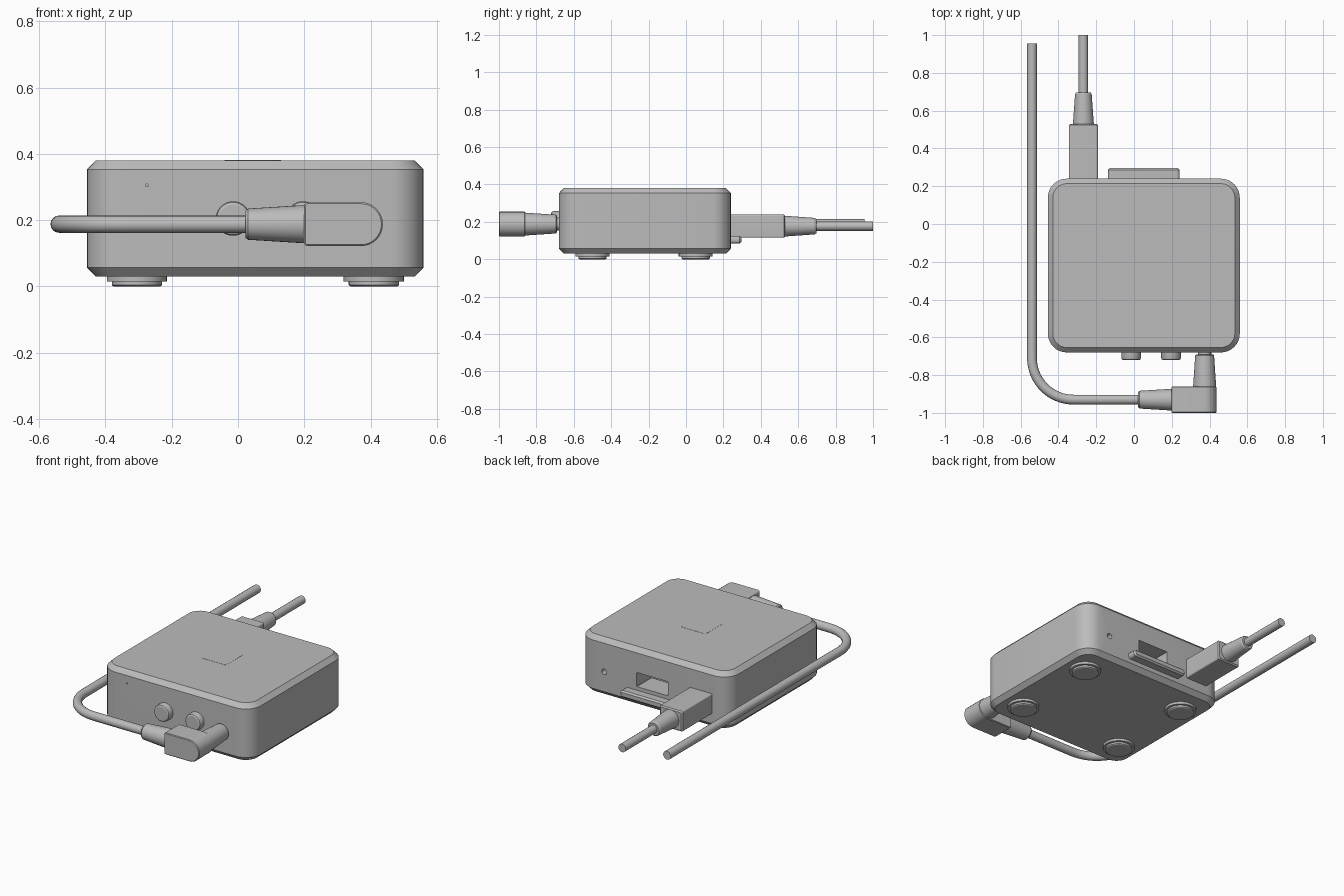
import bpy, bmesh, math
from mathutils import Vector

cube = bpy.data.objects.get("Cube")
if cube:
    bpy.data.objects.remove(cube, do_unlink=True)

grey = bpy.data.materials.new("plain grey")
grey.use_nodes = True
GREY = (0.5, 0.5, 0.5, 1)
grey.diffuse_color = GREY
grey.node_tree.nodes["Principled BSDF"].inputs["Base Color"].default_value = GREY

# Each axis maps (u, v, t) of a profile to the model's x, y, z
AXES = {
    "x": lambda u, v, t: (t, u, v),
    "y": lambda u, v, t: (u, t, v),
    "z": lambda u, v, t: (u, v, t),
}


def finish(obj):
    """Shade smooth while keeping hard edges."""
    bpy.ops.object.select_all(action="DESELECT")
    obj.select_set(True)
    bpy.context.view_layer.objects.active = obj
    bpy.ops.object.shade_smooth_by_angle(angle=math.radians(28))
    return obj


def outline(w, h, radii, steps):
    """Rounded rectangle, one radius for each corner, from the upper right round."""
    corners = ((1, 1), (-1, 1), (-1, -1), (1, -1))
    pts = []
    for i, ((sx, sy), r) in enumerate(zip(corners, radii)):
        for k in range(steps + 1):
            a = math.pi / 2 * (i + k / steps)
            pts.append((sx * (w - r) + r * math.cos(a), sy * (h - r) + r * math.sin(a)))
    return pts


def loft(name, axis, centre, rings, steps=8):
    """Join rings of (position, half width, half height, radius) along an axis."""
    bm = bmesh.new()
    loops = []
    for t, w, h, r in rings:
        radii = r if isinstance(r, tuple) else (r,) * 4
        loops.append([bm.verts.new(AXES[axis](centre[0] + u, centre[1] + v, t))
                      for u, v in outline(w, h, radii, steps)])
    for a, b in zip(loops, loops[1:]):
        for i in range(len(a)):
            j = (i + 1) % len(a)
            bm.faces.new((a[i], a[j], b[j], b[i]))
    bm.faces.new(loops[0])
    bm.faces.new(loops[-1])
    bmesh.ops.remove_doubles(bm, verts=bm.verts, dist=1e-5)
    bmesh.ops.recalc_face_normals(bm, faces=bm.faces)
    mesh = bpy.data.meshes.new(name)
    bm.to_mesh(mesh)
    bm.free()
    mesh.materials.append(grey)
    obj = bpy.data.objects.new(name, mesh)
    bpy.context.collection.objects.link(obj)
    return finish(obj)


def turned(name, axis, centre, profile):
    """Round part from (position, radius) pairs."""
    return loft(name, axis, centre, [(t, r, r, r) for t, r in profile])


def cable(name, points, radius):
    curve = bpy.data.curves.new(name, "CURVE")
    curve.dimensions = "3D"
    curve.bevel_depth = radius
    curve.bevel_resolution = 6
    curve.use_fill_caps = True
    spline = curve.splines.new("POLY")
    spline.points.add(len(points) - 1)
    for p, co in zip(spline.points, points):
        p.co = (*co, 1)
    curve.materials.append(grey)
    obj = bpy.data.objects.new(name, curve)
    bpy.context.collection.objects.link(obj)
    obj.select_set(True)
    bpy.context.view_layer.objects.active = obj
    bpy.ops.object.convert(target="MESH")
    return finish(bpy.context.view_layer.objects.active)


# Case: rounded box, chamfered at top and bottom
W, H, CH = 0.508, 0.46, 0.026
case = loft("case", "z", (0.052, -0.22), [
    (0.03, W - CH, H - CH, 0.075), (0.057, W, H, 0.1),
    (0.353, W, H, 0.1), (0.38, W - CH, H - CH, 0.075)])

# Sockets cut into the back and a pinhole in the front
cutters = [
    loft("usb_cutter", "y", (0.06, 0.19), [(0.1, 0.105, 0.043, 0.002), (0.3, 0.105, 0.043, 0.002)], 1),
    turned("audio_cutter", "y", (0.385, 0.178), [(0.14, 0.017), (0.3, 0.017)]),
    turned("pinhole_cutter", "y", (-0.275, 0.305), [(-0.7, 0.004), (-0.66, 0.004)]),
]
for cutter in cutters:
    mod = case.modifiers.new("cut", "BOOLEAN")
    mod.operation = "DIFFERENCE"
    mod.solver = "EXACT"
    mod.object = cutter
    bpy.context.view_layer.objects.active = case
    bpy.ops.object.modifier_apply(modifier=mod.name)
    bpy.data.objects.remove(cutter, do_unlink=True)
finish(case)

# Touch pad on the lid
loft("touch_pad", "z", (0.045, -0.217), [(0.379, 0.085, 0.085, 0.015), (0.381, 0.085, 0.085, 0.015)])

# Stepped feet
for side, x in (("right", -0.305), ("left", 0.41)):
    for end, y in (("front", -0.5), ("back", 0.052)):
        turned(f"{end}_{side}_foot", "z", (x, y), [
            (0, 0.07), (0.004, 0.076), (0.015, 0.076), (0.015, 0.091), (0.032, 0.091)])

# Front buttons
for side, x in (("right", -0.015), ("left", 0.196)):
    turned(f"{side}_button", "y", (x, 0.205), [
        (-0.67, 0.052), (-0.71, 0.052), (-0.717, 0.049), (-0.721, 0.042)])

# Tab low on the back
loft("back_tab", "y", (0.052, 0.104), [
    (0.23, 0.19, 0.021, 0.018), (0.286, 0.19, 0.021, 0.018), (0.296, 0.181, 0.012, 0.01)])

# Angled front plug
PX, PY, PZ = 0.374, -0.93, 0.188
turned("plug_pin", "y", (PX, PZ), [(-0.67, 0.035), (-0.7, 0.035)])
turned("plug_barrel", "y", (PX, PZ), [
    (-0.69, 0.044), (-0.696, 0.05), (-0.86, 0.061), (-0.9, 0.061)])
END = (0.065, 0.012, 0.012, 0.065)
loft("plug_body", "y", (0.318, PZ), [
    (-1.0, 0.115, 0.062, tuple(r - 0.003 for r in END)), (-0.996, 0.119, 0.066, END),
    (-0.864, 0.119, 0.066, END), (-0.86, 0.115, 0.062, tuple(r - 0.003 for r in END))])
turned("plug_strain_relief", "x", (PY, PZ), [
    (0.022, 0.04), (0.03, 0.047), (0.19, 0.057), (0.21, 0.057)])

# Front cable, bent round towards the back
R, CX = 0.22, -0.32
bend = [(CX - R * math.sin(a), PY + R - R * math.cos(a), PZ)
        for a in (math.pi / 2 * i / 16 for i in range(17))]
cable("front_cable", [(0.06, PY, PZ)] + bend + [(CX - R, 0.955, PZ)], 0.026)

# Straight rear plug and its cable
RX, RZ = -0.268, 0.177
loft("rear_plug", "y", (RX, RZ), [
    (0.2, 0.077, 0.062, 0.008), (0.523, 0.077, 0.062, 0.008), (0.53, 0.07, 0.055, 0.008)])
turned("rear_strain_relief", "y", (RX, RZ), [
    (0.52, 0.055), (0.535, 0.055), (0.688, 0.044), (0.697, 0.038)])
cable("rear_cable", [(RX, 0.66, RZ), (RX, 1.0, RZ)], 0.025)
